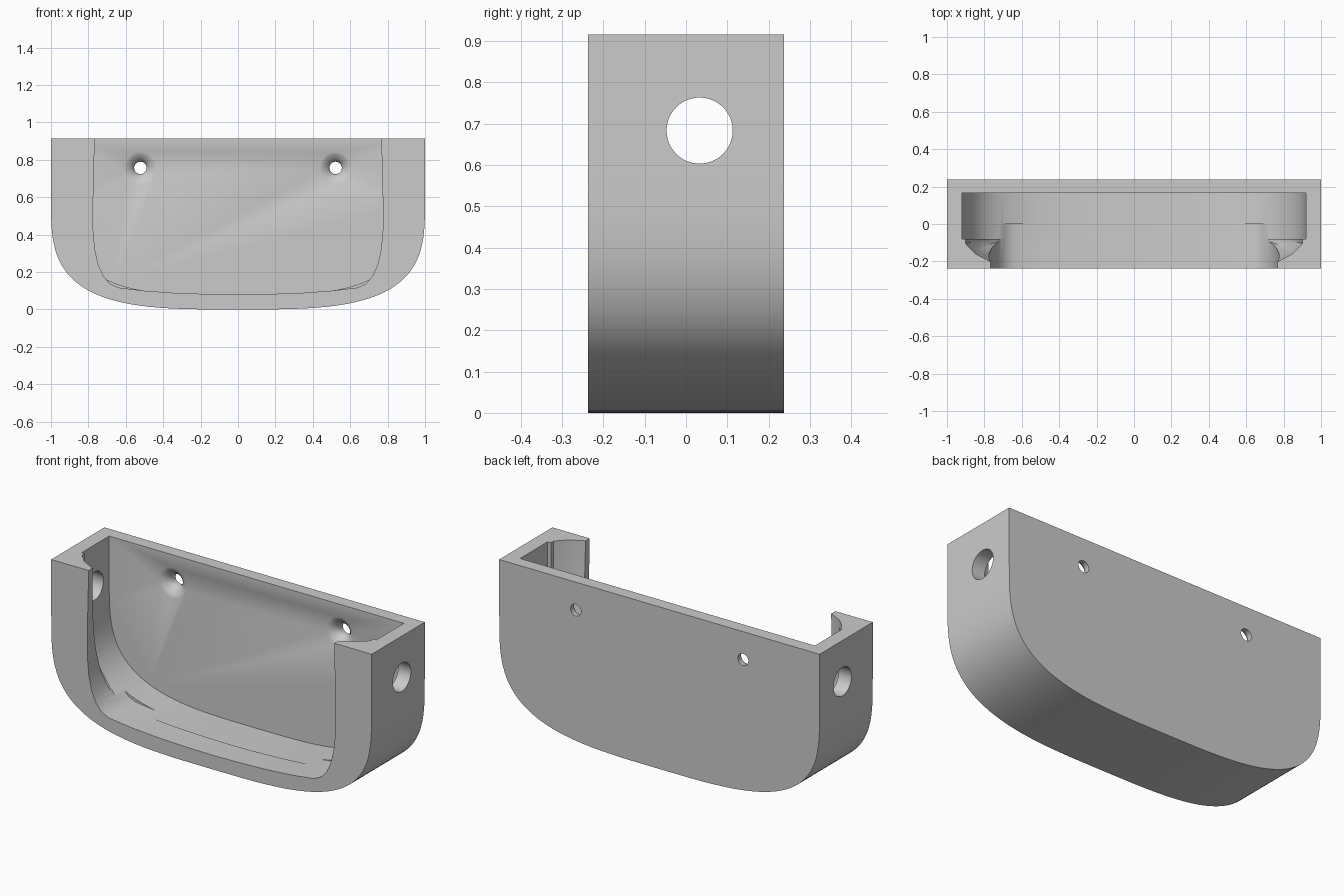
import bpy, bmesh, math

if "Cube" in bpy.data.objects:
    bpy.data.objects.remove(bpy.data.objects["Cube"])

H, D = 0.915, 0.237   # height, half depth


def loft(name, rings):
    """Closed solid through matching rings of points."""
    bm = bmesh.new()
    vs = [[bm.verts.new(p) for p in r] for r in rings]
    n = len(rings[0])
    for a, b in zip(vs, vs[1:]):
        for i in range(n):
            j = (i + 1) % n
            bm.faces.new((a[i], a[j], b[j], b[i]))
    bm.faces.new(vs[0])
    bm.faces.new(vs[-1])
    bmesh.ops.recalc_face_normals(bm, faces=bm.faces)
    me = bpy.data.meshes.new(name)
    bm.to_mesh(me)
    bm.free()
    ob = bpy.data.objects.new(name, me)
    bpy.context.collection.objects.link(ob)
    return ob


def prism(name, prof, y0, y1):
    return loft(name, [[(x, y, z) for x, z in prof] for y in (y0, y1)])


def bowl(sx, z0, top, steps=56, n=3.4, b=0.6):
    """U-shaped outline: superellipse bottom with straight sides."""
    pts = [(sx, top)]
    for i in range(steps + 1):
        t = math.pi * i / steps
        c, s = math.cos(t), math.sin(t)
        x = sx * math.copysign(abs(c) ** (2 / n), c)
        pts.append((x, z0 + b * (1 - max(s, 0) ** (2 / n))))
    return pts + [(-sx, top)]


def cut(body, cutter):
    cutter.hide_render = True
    m = body.modifiers.new("cut", 'BOOLEAN')
    m.operation, m.solver, m.object = 'DIFFERENCE', 'EXACT', cutter
    bpy.context.view_layer.objects.active = body
    bpy.ops.object.modifier_apply(modifier=m.name)
    bpy.data.objects.remove(cutter)


def ring_y(x, z, r, y, n=40):
    return [(x + r * math.cos(2 * math.pi * i / n), y,
             z + r * math.sin(2 * math.pi * i / n)) for i in range(n)]


# outer shell
body = prism("wall_holder", bowl(1, 0, H), -D, D)

# inner cavity, open at the top
cut(body, prism("cavity_cutter", bowl(0.92, 0.076, 1.1), -0.08, 0.165))

# front opening with tighter lower corners
half = [(0.765, 1.1), (0.768, 0.85), (0.774, 0.6), (0.774, 0.42), (0.765, 0.32),
        (0.747, 0.24), (0.72, 0.18), (0.685, 0.138), (0.64, 0.117),
        (0.5, 0.1), (0.33, 0.088), (0.15, 0.082)]
opening = half + [(0, 0.08)] + [(-x, z) for x, z in reversed(half)]
cut(body, prism("opening_cutter", opening, -0.4, 0.0))

# relief behind each front lip, fading out towards the bottom
levels = [(1.1, 0.9, -0.2, -0.105), (0.72, 0.9, -0.198, -0.105),
          (0.5, 0.885, -0.175, -0.1), (0.32, 0.82, -0.135, -0.09),
          (0.2, 0.74, -0.1, -0.083), (0.14, 0.67, -0.08, -0.079)]
for s in (1, -1):
    rings = []
    for z, xo, yt, ye in levels:
        xt = min(0.772, xo - 0.02)
        rings.append([(s * x, y, z) for x, y in
                      ((0.6, -0.02), (0.6, yt), (xt, yt),
                       ((xt + xo) / 2 + 0.01, (yt + ye) / 2 - 0.008),
                       (xo, ye), (xo, -0.02))])
    cut(body, loft("lip_relief_cutter", rings))

# countersunk screw holes in the back wall
for x in (-0.522, 0.522):
    prof = [(0.088, 0.12), (0.088, 0.164), (0.072, 0.171), (0.052, 0.184),
            (0.038, 0.2), (0.033, 0.212), (0.033, 0.3)]
    cut(body, loft("screw_cutter", [ring_y(x, 0.757, r, y) for r, y in prof]))

# round holes in both side walls
for s in (1, -1):
    ring = ring_y(0.033, 0.683, 0.08, 0, 48)
    cut(body, loft("side_hole_cutter",
                   [[(s * x, a, c) for a, _, c in ring] for x in (0.8, 1.2)]))

# smooth curves, sharp edges
bpy.ops.object.select_all(action='DESELECT')
body.select_set(True)
bpy.context.view_layer.objects.active = body
bpy.ops.object.shade_smooth_by_angle(angle=math.radians(30))
